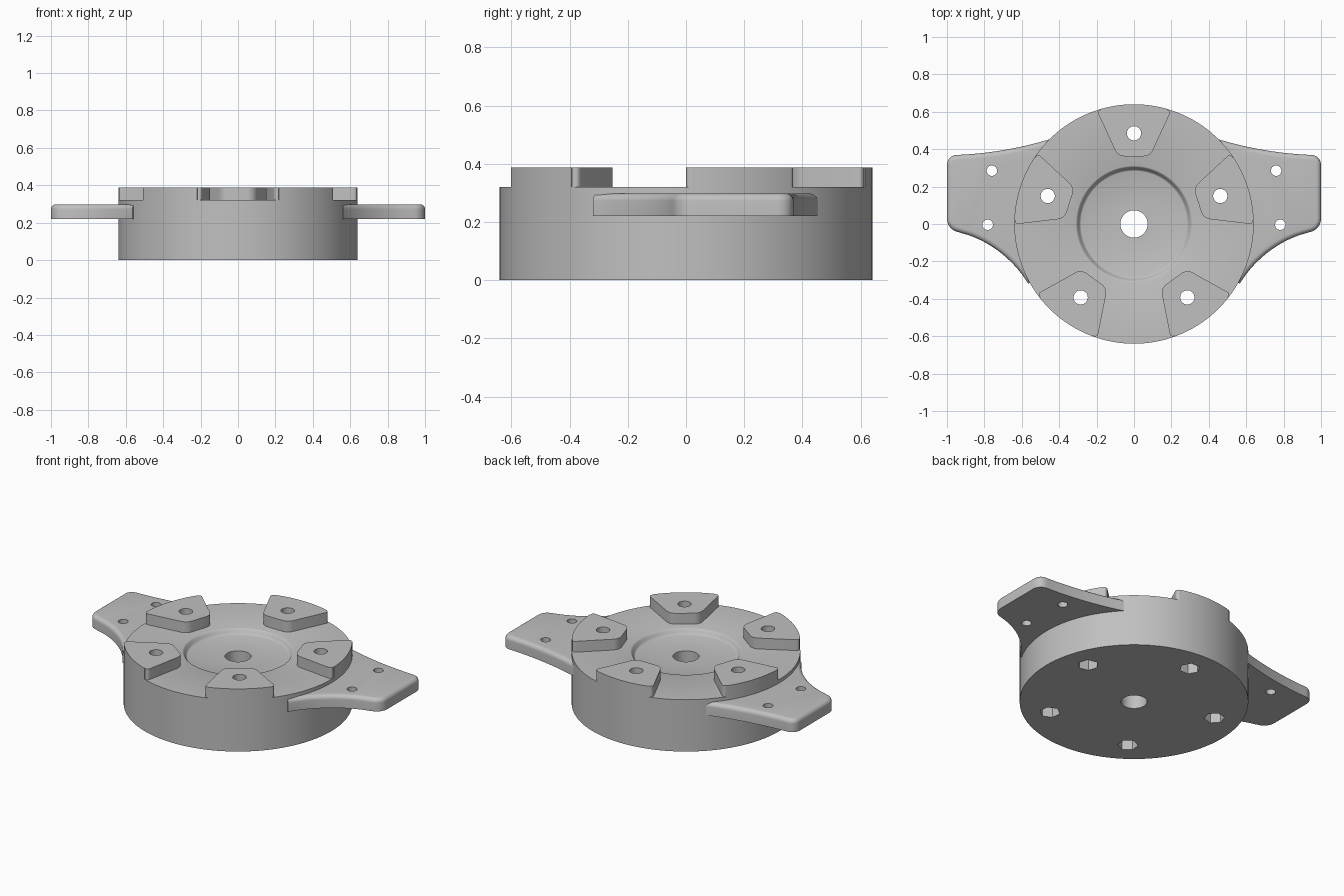
import bpy, bmesh, math
from mathutils import Vector, Matrix
from mathutils.geometry import interpolate_bezier

cube = bpy.data.objects.get("Cube")
if cube:
    bpy.data.objects.remove(cube, do_unlink=True)

R, DECK, PAD_TOP, BOLT_R = 0.64, 0.32, 0.387, 0.485
EAR_LOW, EAR_TOP = 0.22, 0.298
ANGLES = [math.radians(90 + 72 * i) for i in range(5)]

grey = bpy.data.materials.new("plain grey")
grey.use_nodes = True
grey.diffuse_color = (0.53, 0.53, 0.53, 1)
grey.node_tree.nodes["Principled BSDF"].inputs["Base Color"].default_value = grey.diffuse_color


def make_object(name, bm):
    bmesh.ops.recalc_face_normals(bm, faces=bm.faces[:])
    mesh = bpy.data.meshes.new(name)
    bm.to_mesh(mesh)
    bm.free()
    mesh.materials.append(grey)
    ob = bpy.data.objects.new(name, mesh)
    bpy.context.collection.objects.link(ob)
    return ob


def prism(outline, z0, z1):
    bm = bmesh.new()
    face = bm.faces.new([bm.verts.new((x, y, z0)) for x, y in outline])
    out = bmesh.ops.extrude_face_region(bm, geom=[face])
    for v in out["geom"]:
        if isinstance(v, bmesh.types.BMVert):
            v.co.z = z1
    return bm


def drills(name, centres, radius, sides, z0, z1):
    bm = bmesh.new()
    for x, y in centres:
        place = Matrix.Translation((x, y, (z0 + z1) / 2)) @ Matrix.Rotation(math.atan2(y, x), 4, "Z")
        bmesh.ops.create_cone(bm, cap_ends=True, segments=sides, radius1=radius,
                              radius2=radius, depth=z1 - z0, matrix=place)
    ob = make_object(name, bm)
    ob.hide_render = True
    return ob


def activate(ob):
    bpy.ops.object.select_all(action="DESELECT")
    ob.select_set(True)
    bpy.context.view_layer.objects.active = ob


def cut(ob, cutter):
    activate(ob)
    mod = ob.modifiers.new("cut", "BOOLEAN")
    mod.operation, mod.solver, mod.object = "DIFFERENCE", "EXACT", cutter
    bpy.ops.object.modifier_apply(modifier=mod.name)


def curve(a, b, c, d, n):
    pts = interpolate_bezier(*[Vector((*p, 0)) for p in (a, b, c, d)], n)
    return [(p.x, p.y) for p in pts]


def corner(before, tip, after, size, n=7):
    """Rounded corner running from one side of the tip to the other."""
    t = Vector(tip)
    a = t + (Vector(before) - t).normalized() * size
    b = t + (Vector(after) - t).normalized() * size
    return curve(a, a.lerp(t, 0.6), b.lerp(t, 0.6), b, n)


# Cutters
bolts = [(BOLT_R * math.cos(a), BOLT_R * math.sin(a)) for a in ANGLES]
bolt_drill = drills("bolt_drill", bolts, 0.038, 32, -0.1, 0.5)
nut_drill = drills("nut_drill", bolts, 0.058, 6, -0.1, 0.18)

# Round body: turned section with a shallow dish and a centre bore
profile = [(0.073, 0), (R, 0), (R, DECK)]
for i in range(9):
    t = i / 8
    profile.append((0.311 - 0.028 * t, DECK - 0.03 * (3 * t * t - 2 * t ** 3)))
profile.append((0.073, DECK - 0.03))
bm = bmesh.new()
STEPS = 144
rings = []
for s in range(STEPS):
    a = math.tau * s / STEPS
    rings.append([bm.verts.new((r * math.cos(a), r * math.sin(a), z)) for r, z in profile])
for s in range(STEPS):
    p, q = rings[s], rings[(s + 1) % STEPS]
    for k in range(len(profile)):
        m = (k + 1) % len(profile)
        bm.faces.new((p[k], q[k], q[m], p[m]))
body = make_object("body", bm)
cut(body, bolt_drill)
cut(body, nut_drill)
parts = [body]

# Five raised pads with rounded corners
half = math.asin(0.2 / R)
shoulder, toe = (0.2, R * math.cos(half)), (0.086, 0.362)
side = corner((0, R), shoulder, toe, 0.025) + corner(shoulder, toe, (0, 0.362), 0.035)
arc = [(R * math.sin(t), R * math.cos(t))
       for t in [half * 0.88 * k / 10 for k in range(-10, 11)]]
pad_outline = arc + side + [(-x, y) for x, y in reversed(side)]
# Keep the rounded shoulders within the round wall
pad_outline = [tuple(Vector(p) * min(1, R / Vector(p).length)) for p in pad_outline]
for i, a in enumerate(ANGLES):
    bm = prism(pad_outline, DECK, PAD_TOP)
    bmesh.ops.rotate(bm, verts=bm.verts[:], matrix=Matrix.Rotation(a - math.pi / 2, 3, "Z"))
    pad = make_object(f"pad_{i + 1}", bm)
    cut(pad, bolt_drill)
    parts.append(pad)

# Mounting ears with rounded upper edges
back = curve((0.42, 0.463), (0.58, 0.41), (0.76, 0.378), (0.93, 0.37), 14)
back += corner((0.93, 0.37), (1, 0.368), (1, 0), 0.055, 9)
front = corner((1, 0.3), (1, -0.03), (0.93, -0.045), 0.06, 9)
front += curve((0.925, -0.048), (0.79, -0.08), (0.65, -0.18), (0.565, -0.32), 16)
root = [(0.6 * math.cos(math.radians(d)), 0.6 * math.sin(math.radians(d))) for d in range(-28, 48, 5)]
ear_outline = back + front + root
for name, s in (("left_ear", 1), ("right_ear", -1)):
    bm = prism([(x * s, y) for x, y in ear_outline], EAR_LOW, EAR_TOP)
    bmesh.ops.recalc_face_normals(bm, faces=bm.faces[:])
    rim = [e for e in bm.edges if all(v.co.z > 0.25 and v.co.xy.length > 0.615 for v in e.verts)]
    bmesh.ops.bevel(bm, geom=rim, offset=0.026, offset_type="OFFSET", segments=6,
                    profile=0.5, affect="EDGES", clamp_overlap=False)
    ear = make_object(name, bm)
    ear_drill = drills("ear_drill", [(0.76 * s, 0.285), (0.782 * s, -0.004)], 0.028, 28, 0.1, 0.4)
    cut(ear, ear_drill)
    bpy.data.objects.remove(ear_drill, do_unlink=True)
    parts.append(ear)

for tool in (bolt_drill, nut_drill):
    bpy.data.objects.remove(tool, do_unlink=True)

for ob in parts:
    activate(ob)
    bpy.ops.object.shade_smooth_by_angle(angle=math.radians(30))
